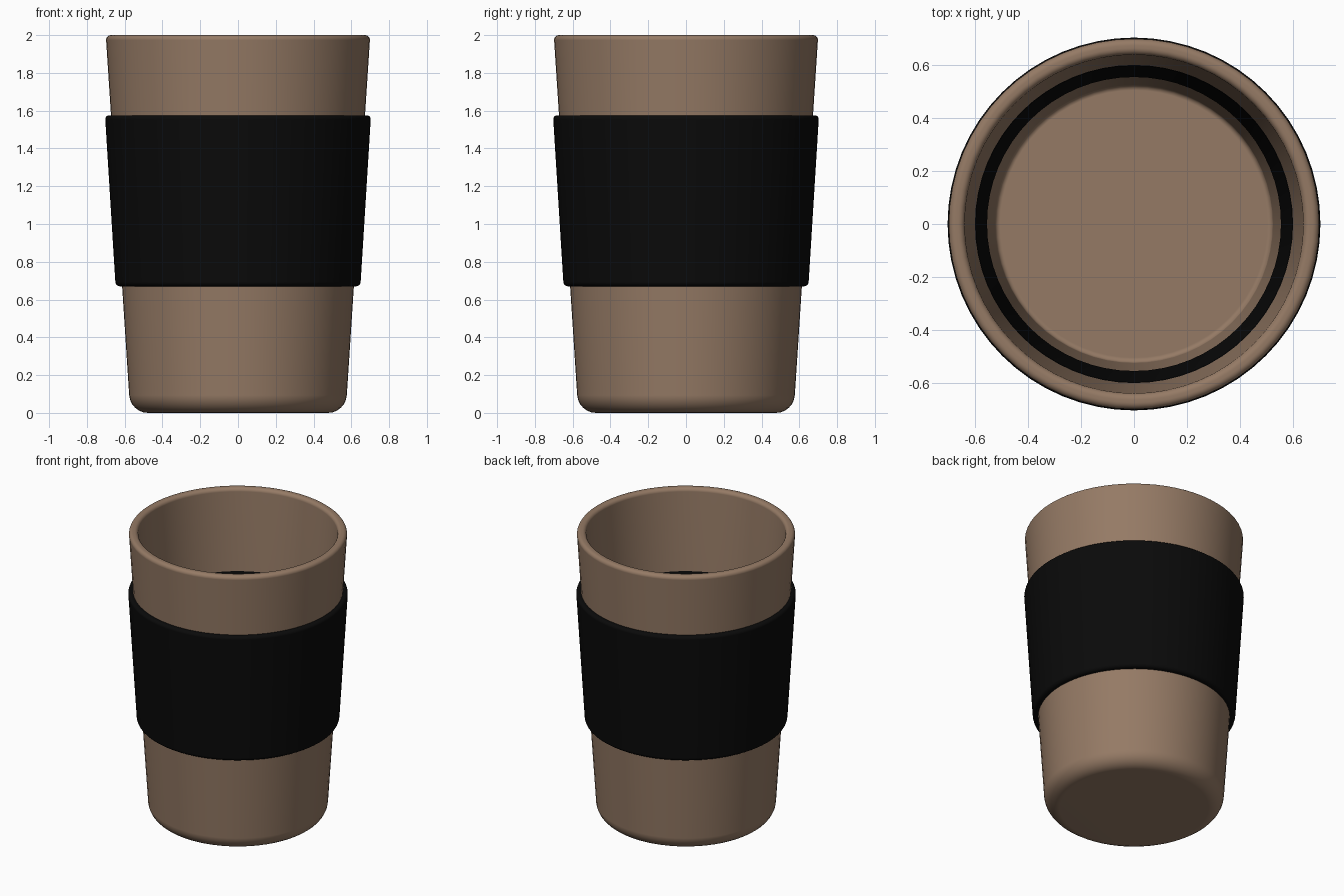
import bpy
import bmesh
import math
from mathutils import Vector

cube = bpy.data.objects.get("Cube")
if cube:
    bpy.data.objects.remove(cube, do_unlink=True)


def make_material(name, rgb, roughness):
    mat = bpy.data.materials.new(name)
    mat.use_nodes = True
    mat.diffuse_color = (*rgb, 1)
    bsdf = mat.node_tree.nodes["Principled BSDF"]
    bsdf.inputs["Base Color"].default_value = (*rgb, 1)
    bsdf.inputs["Roughness"].default_value = roughness
    return mat


def fillet(before, corner, after, radius, steps=6):
    """Points of a circular arc that rounds one profile corner."""
    a, c, b = (Vector(p) for p in (before, corner, after))
    u, v = (a - c).normalized(), (b - c).normalized()
    half = u.angle(v) / 2
    centre = c + (u + v).normalized() * radius / math.sin(half)
    start = c + u * radius / math.tan(half) - centre
    end = c + v * radius / math.tan(half) - centre
    sweep = math.pi - 2 * half
    return [centre + (start * math.sin(sweep * (1 - i / steps))
                      + end * math.sin(sweep * i / steps)) / math.sin(sweep)
            for i in range(steps + 1)]


def lathe(name, corners, mat, closed=False, segments=64):
    """Spin a profile of (radius, height, corner rounding) around z."""
    points = []
    count = len(corners)
    for i, (r, z, rounding) in enumerate(corners):
        if rounding:
            points += fillet(corners[i - 1][:2], (r, z),
                             corners[(i + 1) % count][:2], rounding)
        else:
            points.append(Vector((r, z)))
    bm = bmesh.new()
    verts = [bm.verts.new((p.x, 0, p.y)) for p in points]
    edges = [bm.edges.new(pair) for pair in zip(verts, verts[1:])]
    if closed:
        edges.append(bm.edges.new((verts[-1], verts[0])))
    bmesh.ops.spin(bm, geom=verts + edges, cent=(0, 0, 0), axis=(0, 0, 1),
                   angle=math.tau, steps=segments, use_merge=False)
    bmesh.ops.remove_doubles(bm, verts=bm.verts, dist=0.0002)
    bmesh.ops.recalc_face_normals(bm, faces=bm.faces)
    mesh = bpy.data.meshes.new(name)
    bm.to_mesh(mesh)
    bm.free()
    mesh.materials.append(mat)
    obj = bpy.data.objects.new(name, mesh)
    bpy.context.collection.objects.link(obj)
    for poly in mesh.polygons:
        poly.use_smooth = True
    # Keep the large walls and floors evenly shaded beside the rounded edges
    obj.modifiers.new("Weighted normals", "WEIGHTED_NORMAL")
    return obj


clay = make_material("warm brown", (0.30, 0.195, 0.13), 0.5)
rubber = make_material("black rubber", (0.003, 0.003, 0.003), 0.6)

# Tapered hollow cup: base, outer wall, rounded rim, inner wall, floor
lathe("cup", [
    (0, 0, 0),
    (0.57, 0, 0.1),
    (0.70, 2.0, 0.025),
    (0.64, 2.0, 0.025),
    (0.60, 1.44, 0),
    (0.557, 0.69, 0),
    (0.523, 0.08, 0.02),
    (0, 0.08, 0),
], clay)

# Grip sleeve, thick enough to show as a band on the cup's inner wall
lathe("sleeve", [
    (0.648, 0.67, 0.025),
    (0.704, 1.575, 0.02),
    (0.63, 1.575, 0),
    (0.603, 1.445, 0),
    (0.596, 1.42, 0),
    (0.554, 0.69, 0),
    (0.57, 0.67, 0),
], rubber, closed=True)
